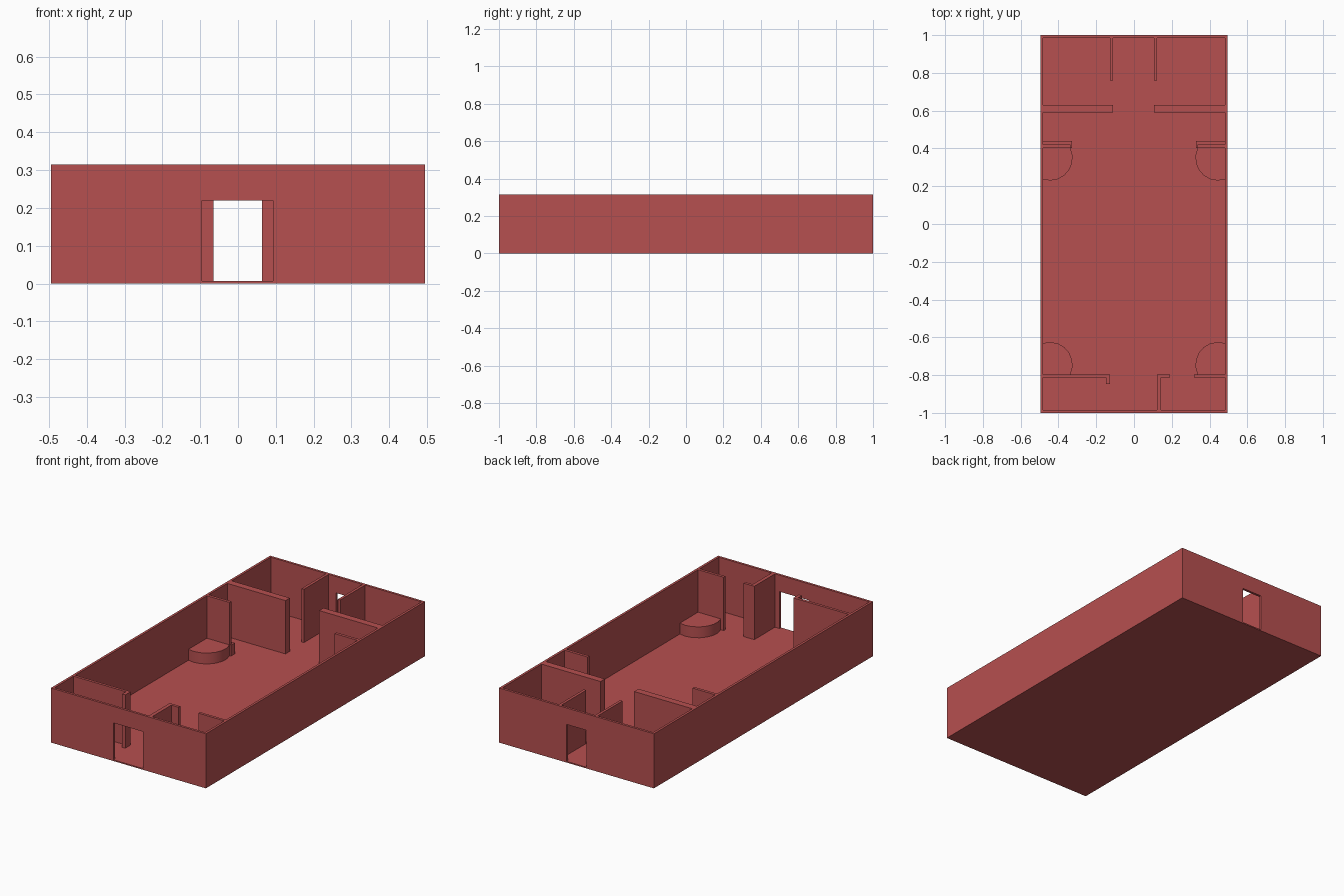
import bpy, bmesh, math

if "Cube" in bpy.data.objects:
    bpy.data.objects.remove(bpy.data.objects["Cube"])

HALF_W, HALF_L, HEIGHT = 0.495, 1.0, 0.315
WALL, FLOOR = 0.014, 0.007
IN_W, IN_L = HALF_W - WALL, HALF_L - WALL

red = bpy.data.materials.new("brick_red")
red.use_nodes = True
color = (0.47, 0.08, 0.08, 1)
red.diffuse_color = color
red.node_tree.nodes["Principled BSDF"].inputs["Base Color"].default_value = color


def prism(name, outline, z0, z1):
    """Extrude a flat outline from z0 up to z1."""
    bm = bmesh.new()
    face = bm.faces.new([bm.verts.new((x, y, z0)) for x, y in outline])
    top = bmesh.ops.extrude_face_region(bm, geom=[face])["geom"]
    bmesh.ops.translate(bm, vec=(0, 0, z1 - z0),
                        verts=[v for v in top if isinstance(v, bmesh.types.BMVert)])
    bmesh.ops.recalc_face_normals(bm, faces=bm.faces)
    mesh = bpy.data.meshes.new(name)
    bm.to_mesh(mesh)
    bm.free()
    mesh.materials.append(red)
    obj = bpy.data.objects.new(name, mesh)
    bpy.context.collection.objects.link(obj)
    return obj


def rect(x0, x1, y0, y1):
    return [(x0, y0), (x1, y0), (x1, y1), (x0, y1)]


def cut(target, cutter):
    mod = target.modifiers.new("opening", "BOOLEAN")
    mod.operation, mod.solver, mod.object = "DIFFERENCE", "EXACT", cutter
    bpy.context.view_layer.objects.active = target
    bpy.ops.object.modifier_apply(modifier=mod.name)
    bpy.data.objects.remove(cutter)


# Open-topped building shell with a front and a back doorway
shell = prism("outer_walls_and_floor", rect(-HALF_W, HALF_W, -HALF_L, HALF_L), 0, HEIGHT)
cut(shell, prism("room_space", rect(-IN_W, IN_W, -IN_L, IN_L), FLOOR, 0.5))
cut(shell, prism("front_doorway", rect(-0.095, 0.093, -1.1, -0.9), FLOOR, 0.22))
cut(shell, prism("back_doorway", rect(-0.065, 0.063, 0.9, 1.1), FLOOR, 0.22))


def partition(name, outline):
    prism(name, outline, FLOOR, HEIGHT)


# Back rooms
partition("back_passage_wall_right", rect(-0.127, -0.111, 0.76, IN_L))
partition("back_passage_wall_left", rect(0.105, 0.121, 0.76, IN_L))
partition("back_cross_wall_right", rect(-IN_W, -0.11, 0.59, 0.63))
partition("back_cross_wall_left", rect(0.105, IN_W, 0.59, 0.63))

# Front rooms
F0, F1 = -0.813, -0.797
partition("front_cross_wall_right", [
    (-IN_W, F0), (-0.147, F0), (-0.147, -0.847), (-0.127, -0.847),
    (-0.127, F1), (-IN_W, F1)])
partition("front_entry_wall", [
    (0.122, -IN_L), (0.143, -IN_L), (0.143, F0), (0.19, F0),
    (0.19, F1), (0.122, F1)])
partition("front_cross_wall_left", rect(0.317, IN_W, F0, F1))

# Short screens and low rounded platforms on both sides of the hall
RADIUS, CENTER_X, PLATFORM_TOP = 0.12, 0.445, 0.07
START, END, STEPS = math.radians(-26), math.radians(108), 7
arc = [(RADIUS * math.cos(a), RADIUS * math.sin(a))
       for a in (START + (END - START) * i / STEPS for i in range(STEPS + 1))]

for label, s in (("left", 1), ("right", -1)):
    partition("hall_screen_" + label, rect(*sorted((s * 0.335, s * IN_W)), 0.403, 0.42))
    front = [(s * (CENTER_X - x), -0.745 + y) for x, y in arc]
    front += [(s * IN_W, F1), (s * 0.338, F1)]
    back = [(s * (CENTER_X - x), 0.35 - y) for x, y in arc]
    back += [(s * IN_W, 0.44), (s * 0.328, 0.44), (s * 0.328, 0.403)]
    for place, outline in (("front", front), ("back", back)):
        platform = prism(place + "_platform_" + label, outline, FLOOR, PLATFORM_TOP)
        bpy.ops.object.select_all(action="DESELECT")
        platform.select_set(True)
        bpy.context.view_layer.objects.active = platform
        bpy.ops.object.shade_smooth_by_angle(angle=math.radians(30))
